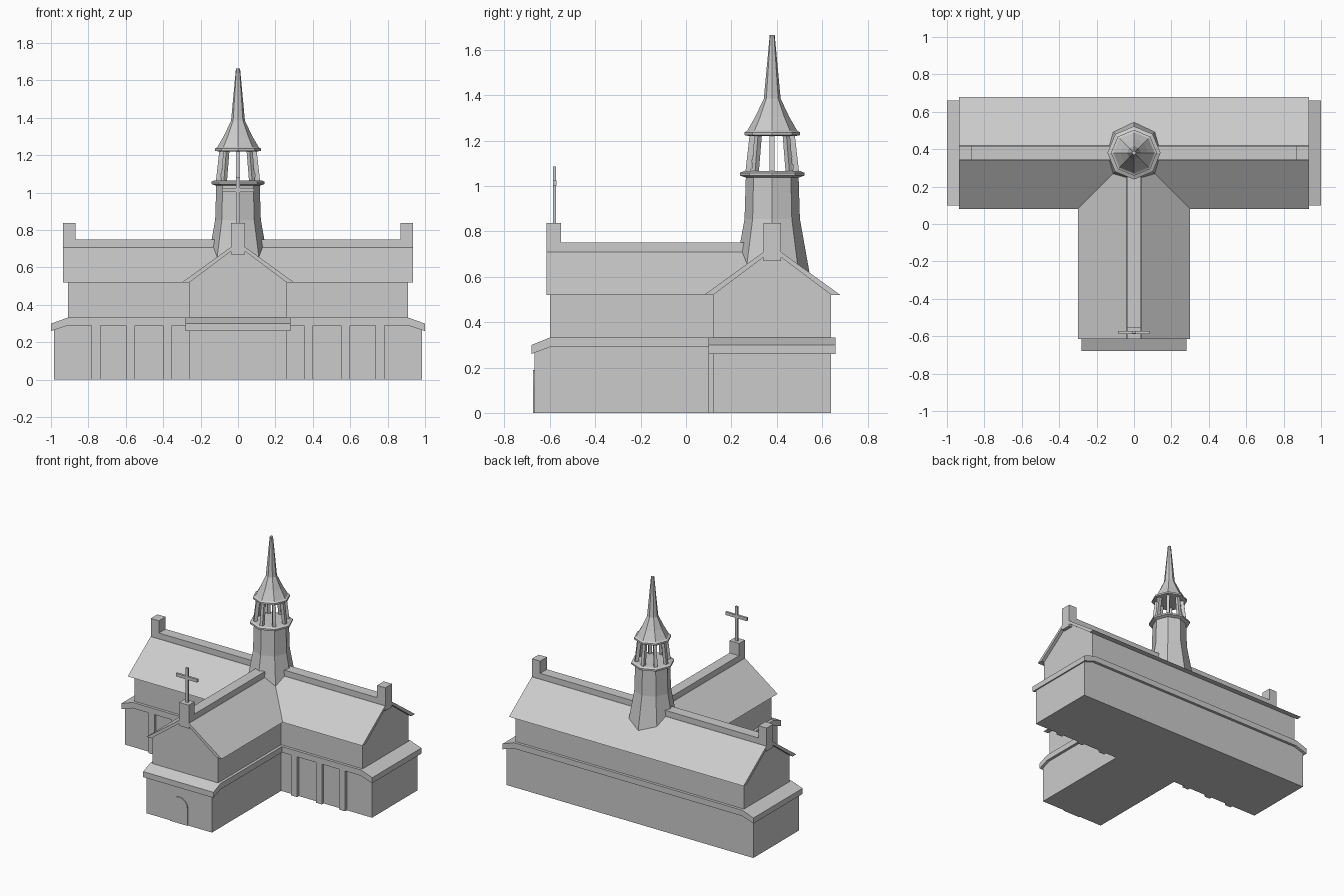
import bpy, bmesh, math
from mathutils import Vector

if "Cube" in bpy.data.objects:
    bpy.data.objects.remove(bpy.data.objects["Cube"])

CY = 0.38  # y of the transept ridge and of the tower axis


def finish(name, bm):
    bmesh.ops.recalc_face_normals(bm, faces=bm.faces)
    me = bpy.data.meshes.new(name)
    bm.to_mesh(me)
    bm.free()
    ob = bpy.data.objects.new(name, me)
    bpy.context.collection.objects.link(ob)
    return ob


def prism(name, pts, axis, a, b, shift=0.0):
    """Extrude a (horizontal, z) profile along x or y from a to b."""
    bm = bmesh.new()

    def place(u, v, t):
        return (u + shift, t, v) if axis == 'y' else (t, u + shift, v)
    lo = [bm.verts.new(place(u, v, a)) for u, v in pts]
    hi = [bm.verts.new(place(u, v, b)) for u, v in pts]
    bm.faces.new(lo)
    bm.faces.new(hi)
    n = len(pts)
    for i in range(n):
        j = (i + 1) % n
        bm.faces.new((lo[i], lo[j], hi[j], hi[i]))
    return finish(name, bm)


def box(name, x0, x1, y0, y1, z0, z1):
    return prism(name, [(x0, z0), (x1, z0), (x1, z1), (x0, z1)], 'y', y0, y1)


def octagon_tower(name, rings):
    """Stack of eight-sided rings (radius, z), with corners on the axes."""
    bm = bmesh.new()
    loops = [[bm.verts.new((r * math.cos(k * math.pi / 4),
                            CY + r * math.sin(k * math.pi / 4), z))
              for k in range(8)] for r, z in rings]
    bm.faces.new(loops[0])
    bm.faces.new(loops[-1])
    for p, q in zip(loops, loops[1:]):
        for k in range(8):
            m = (k + 1) % 8
            bm.faces.new((p[k], p[m], q[m], q[k]))
    return finish(name, bm)


def mirrored(half):
    return half + [(-u, v) for u, v in reversed(half)]


# Shared gable profiles
gable = mirrored([(0.26, 0.29), (0.26, 0.52), (0.04, 0.685)])
roof = mirrored([(0.26, 0.52), (0.30, 0.52), (0.04, 0.708)])
roof += [(-0.04, 0.685), (0.04, 0.685)]
cap = mirrored([(0.038, 0.68), (0.038, 0.75)])

# Transept (long wing)
box("transept_lower_walls", -0.985, 0.985, 0.12, 0.64, 0, 0.292)
prism("transept_upper_walls", gable, 'x', -0.91, 0.91, CY)
prism("transept_roof", roof, 'x', -0.935, 0.935, CY)
prism("transept_ridge_cap", cap, 'x', -0.935, 0.935, CY)
skirt = [(0.91, 0.29), (1.0, 0.26), (1.0, 0.30), (0.91, 0.332)]
prism("transept_skirt_roof", mirrored(skirt), 'y', 0.10, 0.66)

# Nave (front wing)
box("nave_lower_walls", -0.26, 0.26, -0.668, CY, 0, 0.292)
prism("nave_upper_walls", gable, 'y', -0.60, CY)
prism("nave_roof", roof, 'y', -0.615, CY)
prism("nave_ridge_cap", cap, 'y', -0.615, CY)
prism("nave_skirt_roof", [(-0.60, 0.29), (-0.68, 0.26), (-0.68, 0.30),
                          (-0.60, 0.332), (0.3, 0.332), (0.3, 0.29)],
      'x', -0.28, 0.28)

# Gable end blocks
box("nave_gable_block", -0.038, 0.038, -0.615, -0.55, 0.67, 0.838)
for s, side in ((-1, "left"), (1, "right")):
    x0, x1 = sorted((s * 0.87, s * 0.935))
    box(side + "_gable_block", x0, x1, CY - 0.038, CY + 0.038, 0.67, 0.838)
    # Front pilasters
    for i, x in enumerate((0.378, 0.575, 0.76)):
        box(f"{side}_pilaster_{i + 1}", s * x - 0.024, s * x + 0.024,
            0.10, 0.13, 0, 0.292)

# Cross on the front gable
box("cross_upright", -0.01, 0.01, -0.586, -0.572, 0.83, 1.085)
box("cross_bar", -0.085, 0.085, -0.587, -0.571, 1.003, 1.025)

# Arched door
arch = [(0.07 * math.cos(i * math.pi / 8), 0.12 + 0.07 * math.sin(i * math.pi / 8))
        for i in range(9)]
prism("front_door", [(0.07, 0)] + arch + [(-0.07, 0)], 'y', -0.675, -0.66)

# Tower, belfry and spire
octagon_tower("tower", [(0.18, 0.53), (0.122, 0.855), (0.116, 1.05)])
octagon_tower("tower_cornice", [(0.118, 1.038), (0.142, 1.046), (0.142, 1.058),
                                (0.125, 1.066)])
octagon_tower("spire", [(0.10, 1.22), (0.123, 1.224), (0.123, 1.236),
                        (0.11, 1.244), (0.075, 1.305), (0.037, 1.385),
                        (0.011, 1.665)])
for k in range(8):
    ang = k * math.pi / 4
    out = Vector((math.cos(ang), math.sin(ang), 0))
    tan = Vector((-out.y, out.x, 0))
    bm = bmesh.new()
    ends = []
    for r, z in ((0.107, 1.055), (0.087, 1.23)):
        c = Vector((0, CY, z)) + out * r
        ends.append([bm.verts.new(c + out * a * 0.012 + tan * b * 0.011)
                     for a, b in ((-1, -1), (1, -1), (1, 1), (-1, 1))])
    lo, hi = ends
    bm.faces.new(lo)
    bm.faces.new(hi)
    for i in range(4):
        j = (i + 1) % 4
        bm.faces.new((lo[i], lo[j], hi[j], hi[i]))
    finish(f"belfry_post_{k + 1}", bm)
